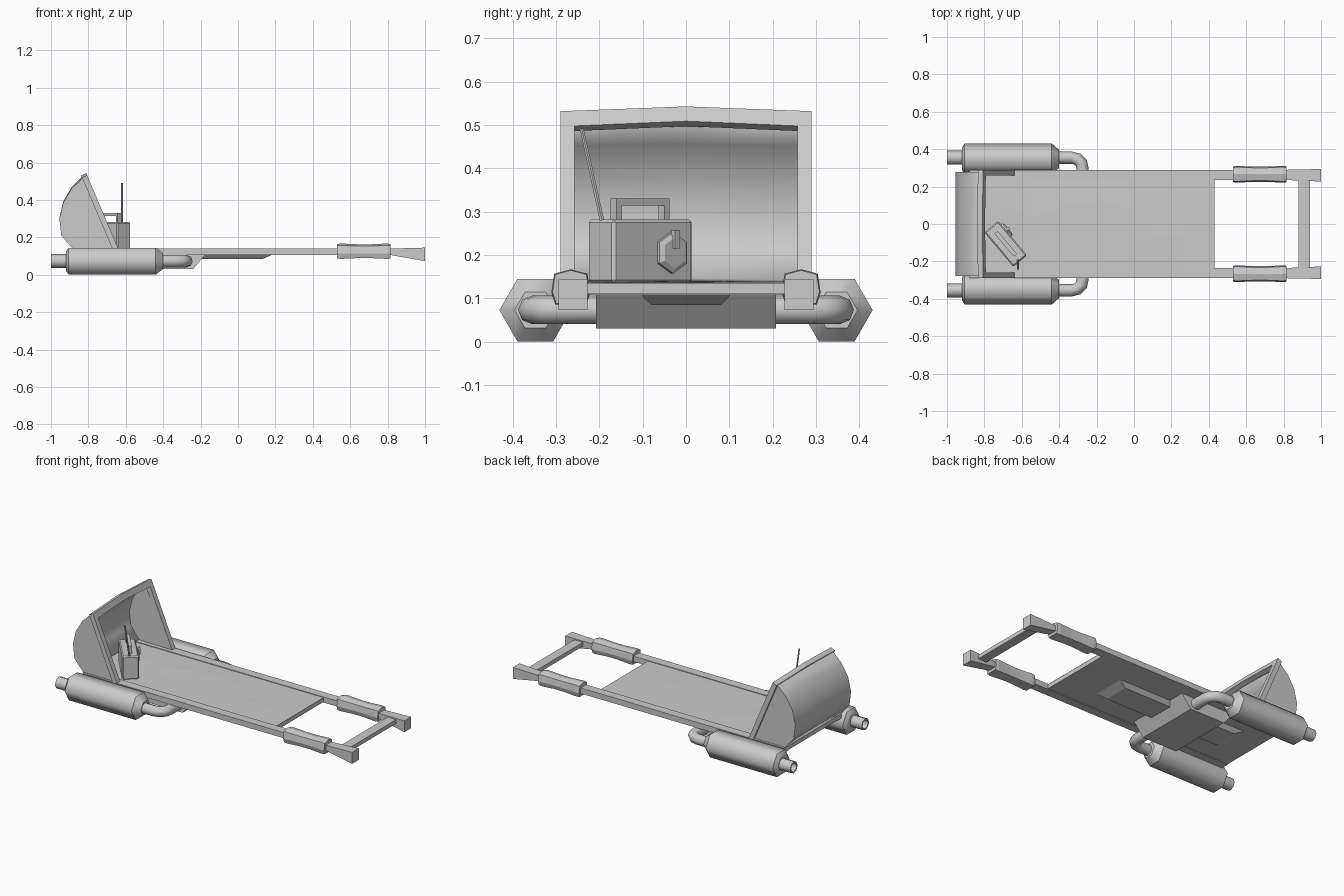
import bpy, bmesh, random
from math import sin, cos, pi, radians
from mathutils import Matrix, Vector

if "Cube" in bpy.data.objects:
    bpy.data.objects.remove(bpy.data.objects["Cube"])

random.seed(3)


def finish(name, bm, mirror=False):
    bmesh.ops.recalc_face_normals(bm, faces=bm.faces[:])
    me = bpy.data.meshes.new(name)
    bm.to_mesh(me)
    bm.free()
    ob = bpy.data.objects.new(name, me)
    bpy.context.collection.objects.link(ob)
    if mirror:
        m = ob.modifiers.new("mirror", 'MIRROR')
        m.use_axis = (False, True, False)
        m.use_mirror_merge = False
    return ob


def loft(name, rings, mirror=False, smooth=False, sharp_rings=False, matrix=None):
    """Skin a list of equal-length point rings and cap both ends."""
    bm = bmesh.new()
    vr = [[bm.verts.new(p) for p in r] for r in rings]
    n = len(vr[0])
    for a, b in zip(vr, vr[1:]):
        for i in range(n):
            j = (i + 1) % n
            bm.faces.new((a[i], a[j], b[j], b[i])).smooth = smooth
    bm.faces.new(vr[0])
    bm.faces.new(vr[-1])
    for k, r in enumerate(vr):
        if sharp_rings or k in (0, len(vr) - 1):
            for i in range(n):
                bm.edges.get((r[i], r[(i + 1) % n])).smooth = False
    if matrix:
        bm.transform(matrix)
    return finish(name, bm, mirror)


def rect(x, y0, y1, z0, z1):
    return [(x, y0, z0), (x, y1, z0), (x, y1, z1), (x, y0, z1)]


def box(name, x0, x1, y0, y1, z0, z1, **kw):
    return loft(name, [rect(x0, y0, y1, z0, z1), rect(x1, y0, y1, z0, z1)], **kw)


def ring_x(x, cy, cz, r, n=6):
    return [(x, cy + r * cos(2 * pi * i / n), cz + r * sin(2 * pi * i / n)) for i in range(n)]


# side rails with flared front ends
loft("side_rail", [rect(-.88, .235, .29, .105, .14), rect(.82, .235, .29, .105, .14),
                   rect(1.0, .227, .294, .073, .145)], mirror=True)

# hand grips wrapped round the rails
shape = [(-.85, .75), (0, 1), (.85, .75), (1, -.3), (.8, -1), (-.8, -1), (-1, -.3)]
loft("hand_grip", [[(x, .266 + .045 * s * a, .126 + .041 * s * b) for a, b in shape]
                   for x, s in ((.53, .94), (.55, 1), (.64, .9), (.71, .9), (.795, 1), (.815, .94))],
     mirror=True)

# bed, front cross bar
box("bed_board", -.88, .43, -.24, .24, .108, .135)
box("front_crossbar", .88, .94, -.235, .235, .11, .135)

# slightly creased canvas on the bed
bm = bmesh.new()
bmesh.ops.create_grid(bm, x_segments=8, y_segments=3, size=1)
for v in bm.verts:
    edge = abs(v.co.y) > .99 or abs(v.co.x) > .99
    jx, jy = (0, 0) if edge else (random.uniform(-.05, .05), random.uniform(-.05, .05))
    v.co = (-.2 + .63 * v.co.x + jx, .235 * v.co.y + jy,
            .136 if edge else random.uniform(.136, .140))
finish("canvas_sheet", bm)

# drive housing and narrow keel beneath the bed
loft("drive_housing", [[(x, y, z) for x, z in ((-.55, .108), (-.48, .03), (-.24, .03), (-.175, .108))]
                       for y in (-.208, .208)])


def slab(z, x0, x1, w):
    return [(x0, -w, z), (x1, -w, z), (x1, w, z), (x0, w, z)]


loft("front_keel", [slab(.11, -.25, .19, .105), slab(.084, -.25, .13, .08)])
loft("rear_keel", [slab(.11, -.72, -.45, .105), slab(.084, -.66, -.45, .08)])

# thrusters on both sides
loft("thruster_body", [ring_x(x, .348, .0725, r) for x, r in
                       ((-.92, .06), (-.905, .083), (-.44, .083), (-.40, .048))],
     mirror=True, smooth=True, sharp_rings=True)
loft("thruster_nozzle", [ring_x(x, .355, .074, r, 8) for x, r in
                         ((-.91, .037), (-1.0, .037), (-1.0, .028), (-.96, .026))],
     mirror=True, smooth=True, sharp_rings=True)

# bent pipes from thrusters into the housing
path = [(-.42, .355, 0), (-.335, .355, 0), (-.303, .347, 30), (-.281, .325, 60),
        (-.275, .295, 90), (-.275, .19, 90)]
rings = []
for px, py, h in path:
    side = Vector((sin(radians(h)), cos(radians(h)), 0))
    rings.append([Vector((px, py, .073)) + .033 * (side * cos(pi * i / 4) + Vector((0, 0, sin(pi * i / 4))))
                  for i in range(8)])
loft("thruster_pipe", rings, mirror=True, smooth=True)

# curved head hood
profile = [(-.88, .135), (-.945, .21), (-.955, .30), (-.935, .385), (-.89, .46), (-.825, .522)]
bm = bmesh.new()
cols = []
for y in (-.277, 0, .277):
    cols.append([bm.verts.new((x, y, z + (.01 * k / 5 if y == 0 else 0)))
                 for k, (x, z) in enumerate(profile)])
for a, b in zip(cols, cols[1:]):
    for i in range(len(profile) - 1):
        bm.faces.new((a[i], a[i + 1], b[i + 1], b[i])).smooth = True
for c in (cols[0], cols[2]):
    y = c[0].co.y
    bm.faces.new(c + [bm.verts.new((-.66, y, .135))])
    for i in range(len(profile) - 1):
        bm.edges.get((c[i], c[i + 1])).smooth = False
hood = finish("head_hood", bm)
mod = hood.modifiers.new("thickness", 'SOLIDIFY')
mod.thickness = .018

# slanted rim round the hood opening
outer = [(-.29, .138), (-.29, .532), (0, .543), (.29, .532), (.29, .138)]
inner = [(-.258, .138), (-.258, .498), (0, .509), (.258, .498), (.258, .138)]


def slant(y, z, back):
    return (-.64 - .425 * (z - .14) - .92 * back, y, z - .39 * back)


loft("hood_rim", [[slant(o[0], o[1], 0), slant(i[0], i[1], 0),
                   slant(i[0], i[1], .03), slant(o[0], o[1], .03)]
                  for o, i in zip(outer, inner)])

# radio case, turned on the bed
R = Matrix.Translation((-.686, -.106, 0)) @ Matrix.Rotation(radians(-50), 4, 'Z')
case = box("radio_case", -.12, .12, -.048, .048, .135, .282, matrix=R)
bev = case.modifiers.new("bevel", 'BEVEL')
bev.width = .007
bev.segments = 1

# carrying handle
for sx in (-1, 1):
    x = sx * .072
    box("radio_handle_post", x - .008, x + .008, -.011, .011, .275, .316, matrix=R)
box("radio_handle_grip", -.08, .08, -.011, .011, .314, .33, matrix=R)

# six-sided dial with a small lever
loft("radio_dial", [[(-.053 + r * sin(pi * i / 3), y, .205 + r * cos(pi * i / 3)) for i in range(6)]
                    for y, r in ((.045, .048), (.056, .048), (.063, .036))], matrix=R)
box("dial_lever", -.061, -.047, .055, .07, .215, .257, matrix=R)

# antenna
a, b = Vector((-.62, -.193, .275)), Vector((-.62, -.241, .492))
loft("antenna", [[p + Vector((r * cos(pi * i / 3), r * sin(pi * i / 3), 0)) for i in range(6)]
                 for p, r in ((a, .006), (b, .005))])
